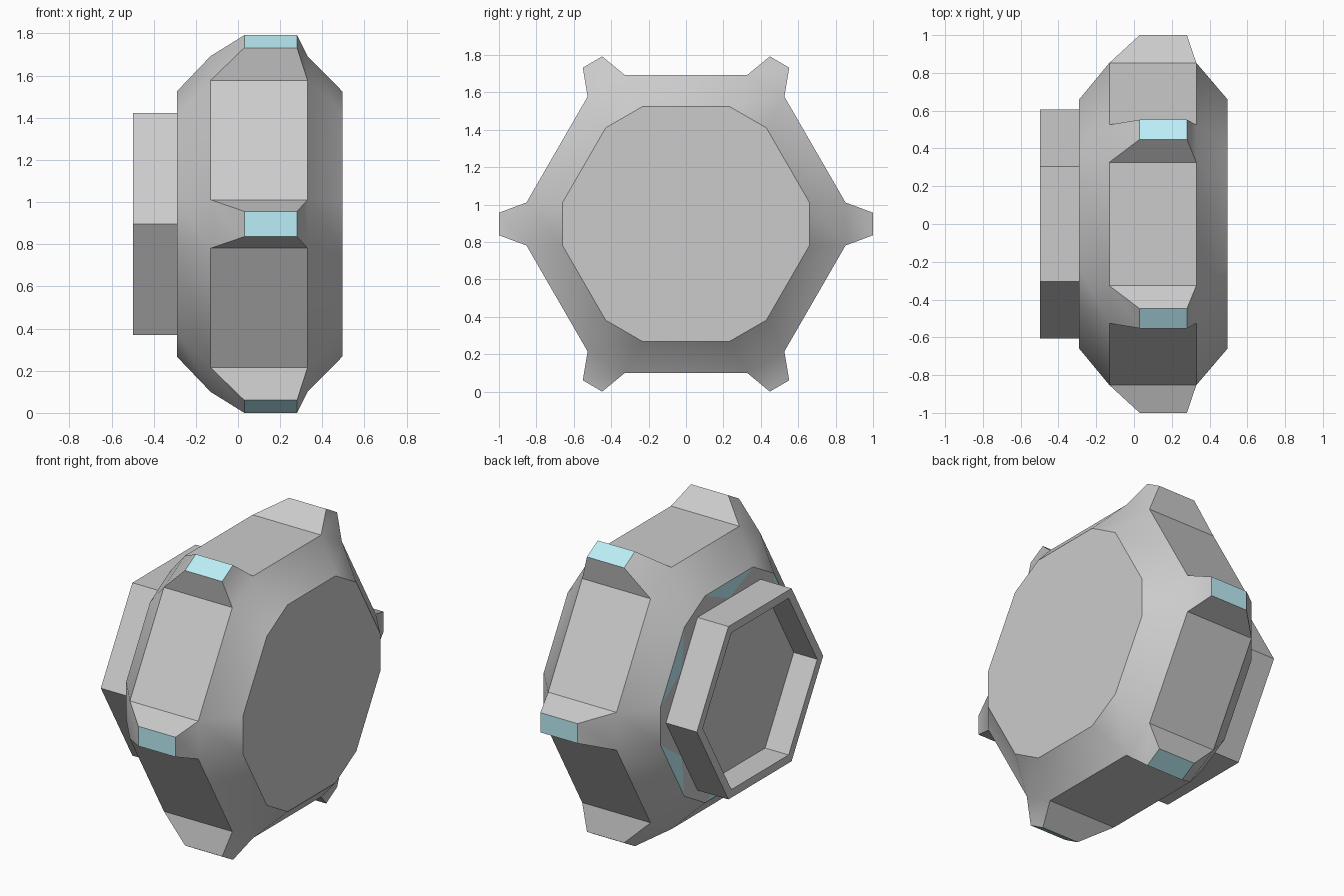
import bpy, bmesh
from math import sin, cos, pi, radians

if "Cube" in bpy.data.objects:
    bpy.data.objects.remove(bpy.data.objects["Cube"])

CZ = 0.896  # height of the axis, which runs along x

glow = bpy.data.materials.new("pale_cyan")
glow.diffuse_color = (0.5, 0.86, 0.93, 1)
glow.use_nodes = True
glow.node_tree.nodes["Principled BSDF"].inputs["Base Color"].default_value = glow.diffuse_color
plain = bpy.data.materials.new("plain_grey")
plain.diffuse_color = (0.8, 0.8, 0.8, 1)
plain.use_nodes = True
plain.node_tree.nodes["Principled BSDF"].inputs["Base Color"].default_value = plain.diffuse_color


def polar(x, ang, r, t=0.0):
    """Point at radius r along direction ang, shifted t sideways."""
    return (x, r * cos(ang) - t * sin(ang), CZ + r * sin(ang) + t * cos(ang))


def finish(bm, name, mats=()):
    bmesh.ops.recalc_face_normals(bm, faces=bm.faces)
    me = bpy.data.meshes.new(name)
    bm.to_mesh(me)
    bm.free()
    for m in mats:
        me.materials.append(m)
    ob = bpy.data.objects.new(name, me)
    bpy.context.collection.objects.link(ob)
    return ob


def bridge(bm, a, b):
    n = len(a)
    for i in range(n):
        bm.faces.new((a[i], a[(i + 1) % n], b[(i + 1) % n], b[i]))


# Twelve-sided body with six teeth
bm = bmesh.new()
angles = [k * pi / 3 for k in range(6)]


def body_ring(x, r):
    return [bm.verts.new(polar(x, a, r, t)) for a in angles for t in (-0.115, 0.115)]


left_cap = body_ring(-0.29, 0.66)
left_rim = body_ring(-0.13, 0.853)
right_rim = body_ring(0.33, 0.853)
right_cap = body_ring(0.495, 0.66)
bridge(bm, left_cap, left_rim)
bridge(bm, right_rim, right_cap)
bm.faces.new(right_cap)

mids = [bm.verts.new(polar(-0.29, a + pi / 6, 0.526)) for a in angles]
bm.faces.new(mids)
for k in range(6):
    i, j, n = 2 * k, 2 * k + 1, (2 * k + 2) % 12
    # flat rim panel between teeth
    bm.faces.new((left_rim[j], left_rim[n], right_rim[n], right_rim[j]))
    # tapered tooth with a coloured tip
    base = [left_rim[i], left_rim[j], right_rim[j], right_rim[i]]
    tip = [bm.verts.new(polar(x, angles[k], 1.0, t))
           for x, t in ((0.03, -0.06), (0.03, 0.06), (0.28, 0.06), (0.28, -0.06))]
    bridge(bm, base, tip)
    bm.faces.new(tip).material_index = 1
    # back cap: grey corner and coloured triangle
    bm.faces.new((left_cap[i], left_cap[j], mids[k], mids[k - 1]))
    bm.faces.new((left_cap[j], left_cap[n], mids[k])).material_index = 1
body = finish(bm, "toothed_body", (plain, glow))
bpy.context.view_layer.objects.active = body
body.select_set(True)
bpy.ops.object.shade_smooth_by_angle(angle=radians(35))

# Hexagonal cup on the back
bm = bmesh.new()
rings = [[bm.verts.new(polar(x, a, r)) for a in angles]
         for x, r in ((-0.29, 0.607), (-0.498, 0.607), (-0.498, 0.55), (-0.34, 0.55))]
for a, b in zip(rings, rings[1:]):
    bridge(bm, a, b)
bm.faces.new(rings[-1])
bm.faces.new(rings[0])
finish(bm, "hexagonal_cup")
